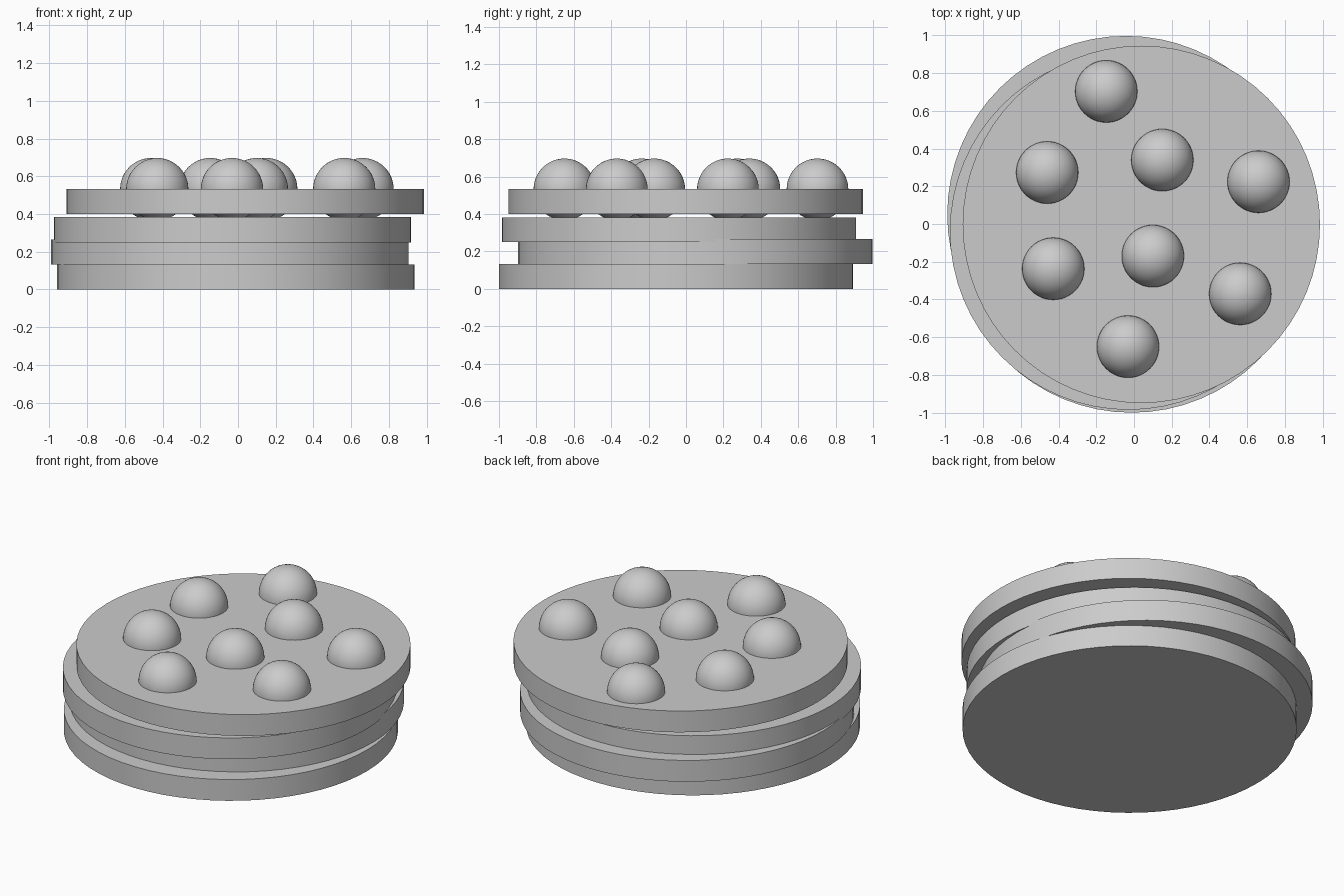
import bpy

if "Cube" in bpy.data.objects:
    bpy.data.objects.remove(bpy.data.objects["Cube"])

RADIUS = 0.947
THICK = 0.133
BALL_R = 0.165


def disc(name, x, y, z0):
    bpy.ops.mesh.primitive_cylinder_add(vertices=64, radius=RADIUS, depth=THICK,
                                        location=(x, y, z0 + THICK / 2))
    bpy.context.object.name = name
    bpy.ops.object.shade_smooth_by_angle()


def ball(name, x, y):
    bpy.ops.mesh.primitive_uv_sphere_add(segments=48, ring_count=24, radius=BALL_R,
                                         location=(x, y, 0.532))
    bpy.context.object.name = name
    bpy.ops.object.shade_smooth_by_angle()


# Stack of slightly offset round layers
disc("bottom_layer", -0.012, -0.053, 0.0)
disc("lower_middle_layer", -0.043, 0.05, 0.133)
disc("upper_middle_layer", -0.029, -0.038, 0.25)
disc("top_layer", 0.039, -0.002, 0.4)

# Balls sunk halfway into the top layer
spots = [(-0.147, 0.703), (-0.46, 0.273), (0.15, 0.339), (0.66, 0.224),
         (-0.428, -0.237), (0.10, -0.17), (0.563, -0.37), (-0.032, -0.65)]
for i, (x, y) in enumerate(spots, 1):
    ball(f"topping_ball_{i}", x, y)
